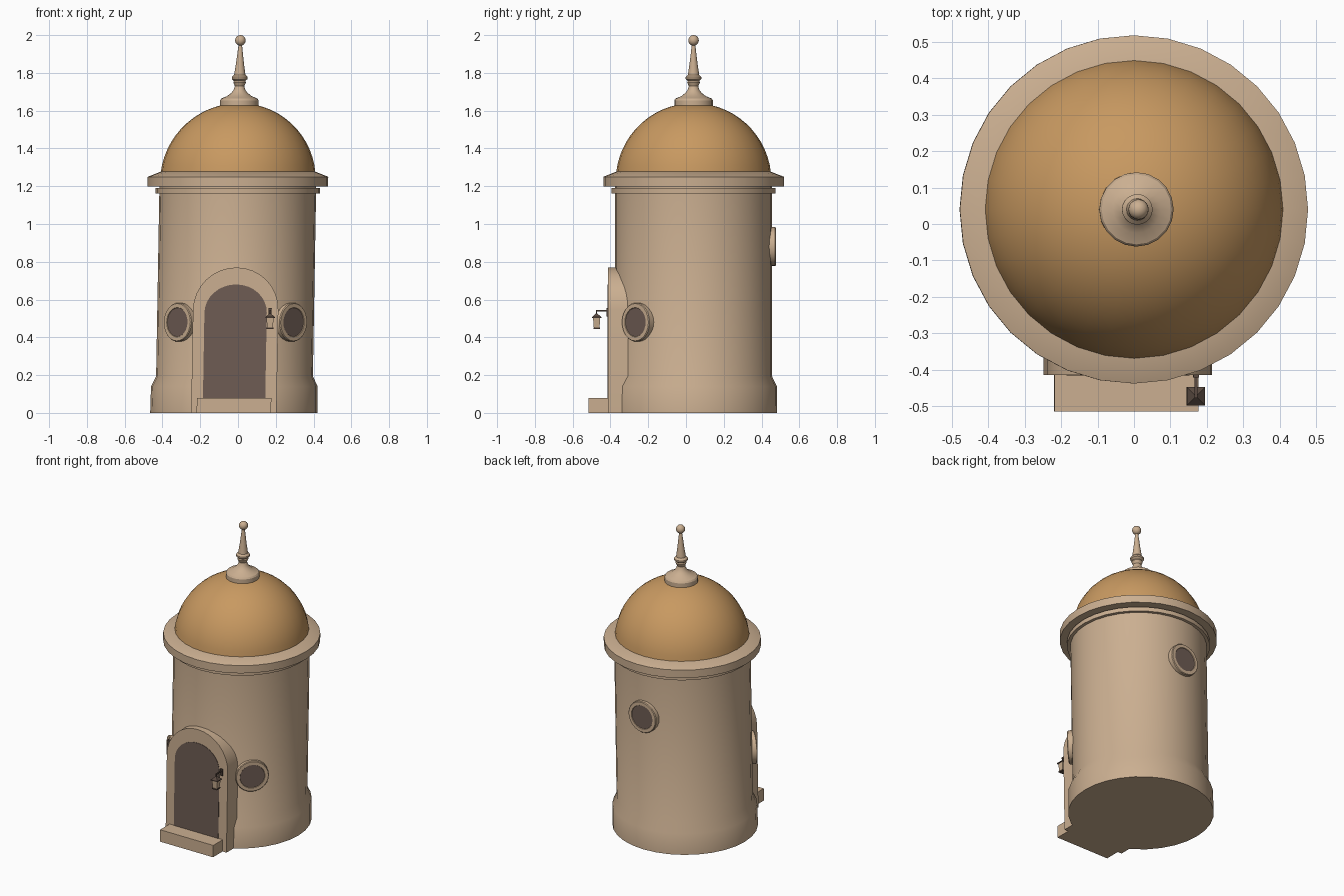
import bpy, bmesh, math
from mathutils import Matrix, Vector

if "Cube" in bpy.data.objects:
    bpy.data.objects.remove(bpy.data.objects["Cube"])

CY = 0.04  # tower axis in y


def material(name, rgb):
    m = bpy.data.materials.new(name)
    m.diffuse_color = (*rgb, 1.0)
    m.use_nodes = True
    m.node_tree.nodes["Principled BSDF"].inputs["Base Color"].default_value = m.diffuse_color
    return m


STONE = material("sandstone", (0.597, 0.429, 0.283))
DOME = material("ochre_dome", (0.578, 0.319, 0.119))
DARK = material("dark_opening", (0.156, 0.107, 0.087))
IRON = material("dark_iron", (0.10, 0.068, 0.052))


def lean(co):
    # the whole tower leans slightly towards +x
    return Vector((co.x - 0.022 + 0.0175 * co.z, co.y, co.z))


def finish(bm, name, mat, matrix=None, smooth=True):
    if matrix is not None:
        bm.transform(matrix)
    bmesh.ops.remove_doubles(bm, verts=bm.verts, dist=1e-5)
    bmesh.ops.recalc_face_normals(bm, faces=bm.faces)
    for v in bm.verts:
        v.co = lean(v.co)
    me = bpy.data.meshes.new(name)
    bm.to_mesh(me)
    bm.free()
    me.materials.append(mat)
    ob = bpy.data.objects.new(name, me)
    bpy.context.collection.objects.link(ob)
    if smooth:
        bpy.ops.object.select_all(action='DESELECT')
        ob.select_set(True)
        bpy.context.view_layer.objects.active = ob
        bpy.ops.object.shade_smooth_by_angle(angle=math.radians(32))
    return ob


def lathe(name, profile, mat, n=32, matrix=None, smooth=True, turn=0.0):
    # profile of (radius, height) pairs, closed by caps on the axis
    bm = bmesh.new()
    pts = [(0, profile[0][1])] + list(profile) + [(0, profile[-1][1])]
    rings = [[bm.verts.new((r * math.cos(turn + math.tau * i / n),
                            r * math.sin(turn + math.tau * i / n), h))
              for i in range(n)] for r, h in pts]
    for a, b in zip(rings, rings[1:]):
        for i in range(n):
            j = (i + 1) % n
            bm.faces.new((a[i], a[j], b[j], b[i]))
    bmesh.ops.dissolve_degenerate(bm, edges=bm.edges, dist=1e-6)
    if matrix is None:
        matrix = Matrix.Translation((0, CY, 0))
    return finish(bm, name, mat, matrix, smooth)


def box(name, lo, hi, mat):
    bm = bmesh.new()
    bmesh.ops.create_cube(bm, size=1)
    lo, hi = Vector(lo), Vector(hi)
    m = Matrix.Translation((lo + hi) / 2) @ Matrix.Diagonal((*(hi - lo), 1))
    return finish(bm, name, mat, m, smooth=False)


def arch(name, half, z0, spring, rise, y0, y1, mat, n=16):
    # round-topped slab
    pts = [(-half, z0), (half, z0)]
    pts += [(half * math.cos(math.pi * i / n), spring + rise * math.sin(math.pi * i / n))
            for i in range(n + 1)]
    bm = bmesh.new()
    face = bm.faces.new([bm.verts.new((x, y0, z)) for x, z in pts])
    ext = bmesh.ops.extrude_face_region(bm, geom=[face], use_keep_orig=True)
    for v in ext["geom"]:
        if isinstance(v, bmesh.types.BMVert):
            v.co.y = y1
    return finish(bm, name, mat)


# Tower body with flared plinth
lathe("tower_wall", [(0.443, 0), (0.441, 0.14), (0.415, 0.195), (0.415, 1.22)], STONE)

# Cornice: thin band, groove, wide ledge with sloped top
lathe("cornice_band", [(0.41, 1.162), (0.435, 1.162), (0.435, 1.19), (0.41, 1.19)], STONE)
lathe("cornice_ledge", [(0.40, 1.198), (0.478, 1.198), (0.478, 1.25), (0.41, 1.277)], STONE)

# Dome
a0 = math.asin(0.04 / 0.412)
lathe("dome", [(0.412 * math.cos(a0 + (math.pi / 2 - a0) * i / 14),
                1.228 + 0.412 * math.sin(a0 + (math.pi / 2 - a0) * i / 14))
               for i in range(15)], DOME)

# Finial with ball tip
lathe("finial", [(0.102, 1.61), (0.102, 1.655), (0.096, 1.664), (0.065, 1.677),
                 (0.042, 1.695), (0.03, 1.712), (0.025, 1.73), (0.034, 1.75),
                 (0.03, 1.757), (0.042, 1.768), (0.042, 1.778), (0.03, 1.79),
                 (0.021, 1.85), (0.009, 1.95)], STONE, n=20)
lathe("finial_ball", [(0.028 * math.sin(math.pi * i / 10), 1.972 - 0.028 * math.cos(math.pi * i / 10))
                      for i in range(11)], STONE, n=16)

# Doorway: frame, dark opening, step
arch("door_frame", 0.226, 0, 0.545, 0.225, -0.414, -0.30, STONE)
arch("door_opening", 0.165, 0.05, 0.53, 0.15, -0.4165, -0.41, DARK)
box("door_step", (-0.197, -0.515, 0), (0.197, -0.40, 0.08), STONE)

# Round windows, each turned to face outwards
for name, deg, z in (("left", 225, 0.48), ("right", 315, 0.48), ("back", 90, 0.88)):
    m = (Matrix.Translation((0, CY, z)) @ Matrix.Rotation(math.radians(deg), 4, 'Z')
         @ Matrix.Rotation(math.pi / 2, 4, 'Y'))
    lathe(name + "_window_frame", [(0.103, 0.385), (0.103, 0.432), (0.099, 0.437),
                                   (0.078, 0.437), (0.075, 0.431)], STONE, n=24, matrix=m)
    lathe(name + "_window_pane", [(0.076, 0.43), (0.076, 0.434)], DARK, n=24, matrix=m)

# Hanging lantern on a bracket beside the door
LX, LY = 0.183, -0.473
box("lantern_plate", (LX - 0.008, -0.422, 0.51), (LX + 0.008, -0.412, 0.555), IRON)
box("lantern_arm", (LX - 0.004, LY - 0.004, 0.537), (LX + 0.004, -0.412, 0.545), IRON)
box("lantern_hook", (LX - 0.003, LY - 0.003, 0.515), (LX + 0.003, LY + 0.003, 0.54), IRON)
M = Matrix.Translation((LX, LY, 0))
Q = math.sqrt(2)
for name, prof, mat in (
        ("lantern_roof", [(0.025 * Q, 0.502), (0.025 * Q, 0.507), (0.004, 0.527)], IRON),
        ("lantern_body", [(0.015 * Q, 0.45), (0.019 * Q, 0.502)], STONE),
        ("lantern_base", [(0.018 * Q, 0.443), (0.018 * Q, 0.451)], IRON)):
    lathe(name, prof, mat, n=4, matrix=M, smooth=False, turn=math.pi / 4)
